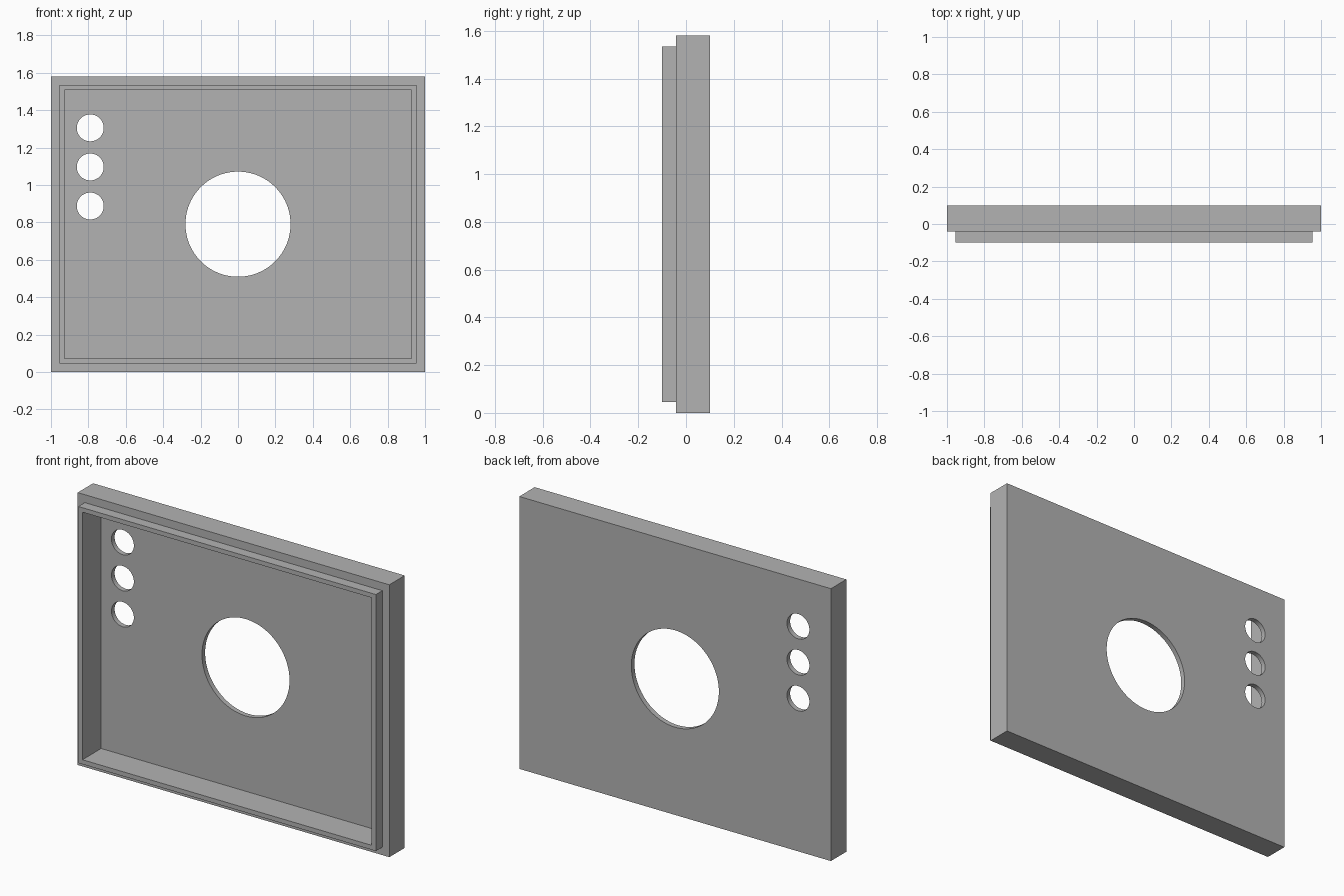
import bpy, bmesh, math

cube = bpy.data.objects.get("Cube")
if cube:
    bpy.data.objects.remove(cube, do_unlink=True)

MID = 0.79  # height of the panel centre

grey = bpy.data.materials.new("plain grey")
grey.use_nodes = True
grey.diffuse_color = (0.45, 0.45, 0.45, 1)
grey.node_tree.nodes["Principled BSDF"].inputs["Base Color"].default_value = (0.45, 0.45, 0.45, 1)


def add_object(name, bm):
    bmesh.ops.recalc_face_normals(bm, faces=bm.faces)
    mesh = bpy.data.meshes.new(name)
    bm.to_mesh(mesh)
    bm.free()
    mesh.materials.append(grey)
    obj = bpy.data.objects.new(name, mesh)
    bpy.context.collection.objects.link(obj)
    return obj


# Tray: rectangular loops (half width, half height, y) from the back, over the lip, to the floor
steps = [(1, MID, 0.1), (1, MID, -0.041), (0.955, 0.744, -0.041),
         (0.955, 0.744, -0.1), (0.928, 0.718, -0.1), (0.928, 0.718, 0.071)]
bm = bmesh.new()
loops = [[bm.verts.new((sx * w, y, MID + sz * h))
          for sx, sz in ((-1, -1), (1, -1), (1, 1), (-1, 1))] for w, h, y in steps]
for a, b in zip(loops, loops[1:]):
    for i in range(4):
        j = (i + 1) % 4
        bm.faces.new((a[i], a[j], b[j], b[i]))
bm.faces.new(loops[0])
bm.faces.new(loops[-1])
tray = add_object("panel_tray", bm)

# Round openings: one large in the centre, a column of three at the side
openings = [(0, MID, 0.281, 96)]
openings += [(-0.79, 1.305 - 0.209 * i, 0.072, 48) for i in range(3)]
cutters = []
for x, z, radius, sides in openings:
    bm = bmesh.new()
    bmesh.ops.create_cone(bm, cap_ends=True, segments=sides, radius1=radius, radius2=radius, depth=0.2)
    cutter = add_object("opening_cutter", bm)
    cutter.rotation_euler.x = math.pi / 2
    cutter.location = (x, 0.1, z)
    cutter.hide_render = True
    cutters.append(cutter)
    mod = tray.modifiers.new("opening", 'BOOLEAN')
    mod.object = cutter
    mod.solver = 'EXACT'

# Apply the cuts and drop the cutters
bpy.ops.object.select_all(action='DESELECT')
tray.select_set(True)
bpy.context.view_layer.objects.active = tray
for mod in list(tray.modifiers):
    bpy.ops.object.modifier_apply(modifier=mod.name)
for cutter in cutters:
    bpy.data.objects.remove(cutter, do_unlink=True)
bpy.ops.object.shade_smooth_by_angle(angle=math.radians(30))
